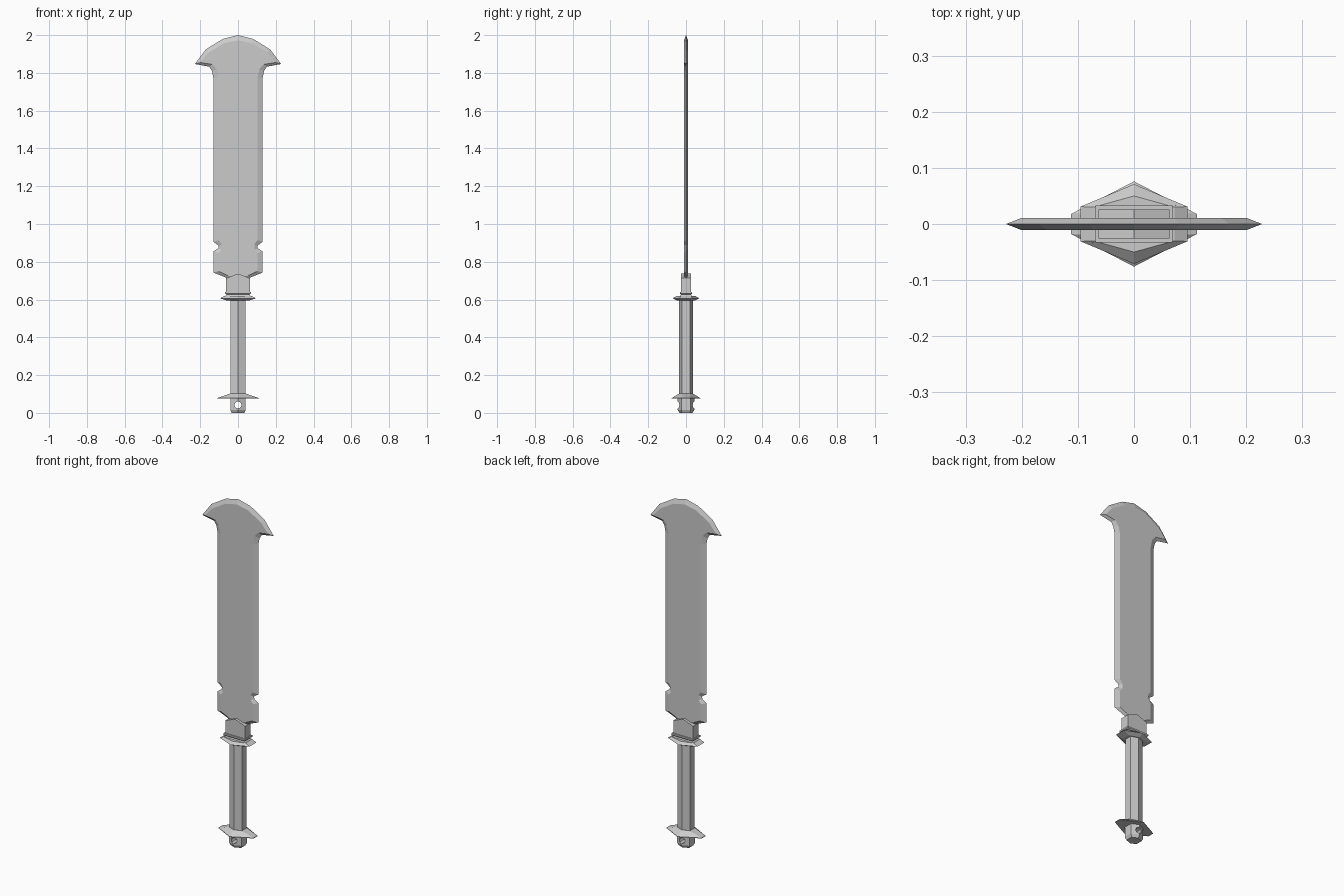
import bpy, bmesh

if "Cube" in bpy.data.objects:
    bpy.data.objects.remove(bpy.data.objects["Cube"])


def finish(name, bm):
    bmesh.ops.recalc_face_normals(bm, faces=bm.faces[:])
    mesh = bpy.data.meshes.new(name)
    bm.to_mesh(mesh)
    bm.free()
    obj = bpy.data.objects.new(name, mesh)
    bpy.context.collection.objects.link(obj)
    return obj


def loft(name, rings):
    """Skin a stack of equal-length point rings and cap both ends."""
    bm = bmesh.new()
    vs = [[bm.verts.new(p) for p in ring] for ring in rings]
    n = len(vs[0])
    for a, b in zip(vs, vs[1:]):
        for i in range(n):
            j = (i + 1) % n
            bm.faces.new((a[i], a[j], b[j], b[i]))
    bm.faces.new(vs[0][::-1])
    bm.faces.new(vs[-1])
    return finish(name, bm)


def hexagon(x, y_side, y_mid, z):
    return [(x, -y_side, z), (x, y_side, z), (0, y_mid, z),
            (-x, y_side, z), (-x, -y_side, z), (0, -y_mid, z)]


def rect(x, y, z):
    return [(x, -y, z), (x, y, z), (-x, y, z), (-x, -y, z)]


def mirrored(half, y):
    """Closed outline from a half profile that starts and ends on x = 0."""
    pts = half + [(-x, z) for x, z in half[-2:0:-1]]
    return [(x, y, z) for x, z in pts]


# Blade: sharp outer edge at y = 0, bevelled to an inner flat on both faces
edge = [(0, 0.69), (0.06, 0.715), (0.13, 0.743), (0.13, 0.855), (0.105, 0.872),
        (0.102, 0.885), (0.13, 0.905), (0.13, 1.77), (0.138, 1.81), (0.153, 1.833),
        (0.228, 1.847), (0.17, 1.925), (0.08, 1.98), (0, 2.0)]
flat = [(0, 0.71), (0.055, 0.728), (0.103, 0.75), (0.103, 0.845), (0.088, 0.865),
        (0.086, 0.892), (0.103, 0.915), (0.103, 1.775), (0.113, 1.82), (0.135, 1.845),
        (0.2, 1.855), (0.155, 1.908), (0.073, 1.957), (0, 1.972)]
T = 0.011
loft("blade", [mirrored(flat, -T), mirrored(edge, 0), mirrored(flat, T)])

# Socket holding the blade, with a peaked top
socket = [(0, 0.63), (0.063, 0.63), (0.063, 0.713), (0, 0.737)]
loft("blade_socket", [mirrored(socket, -0.026), mirrored(socket, 0.026)])

# Waisted collar under the socket
loft("collar", [rect(0.075, 0.034, 0.612), rect(0.06, 0.027, 0.626),
                rect(0.069, 0.033, 0.632), rect(0.069, 0.033, 0.641)])

# Upper guard: double-sided wedge rim
loft("upper_guard", [hexagon(0.055, 0.025, 0.045, 0.594),
                     hexagon(0.095, 0.031, 0.071, 0.606),
                     hexagon(0.072, 0.03, 0.05, 0.619)])

# Six-sided grip
loft("grip", [hexagon(0.041, 0.021, 0.036, 0.09), hexagon(0.041, 0.021, 0.036, 0.60)])

# Lower guard: flat underside, sloped top
loft("lower_guard", [hexagon(0.112, 0.018, 0.076, 0.075),
                     hexagon(0.112, 0.018, 0.076, 0.078),
                     hexagon(0.042, 0.022, 0.037, 0.102)])

# Pommel with a round cord hole through it
pommel = loft("pommel", [hexagon(0.033, 0.02, 0.034, 0.0),
                         hexagon(0.041, 0.025, 0.044, 0.016),
                         hexagon(0.041, 0.025, 0.044, 0.076)])
bpy.ops.mesh.primitive_cylinder_add(vertices=8, radius=0.019, depth=0.2,
                                    location=(0, 0, 0.042), rotation=(1.570796, 0, 0))
cutter = bpy.context.object
cutter.name = "hole_cutter"
cutter.hide_render = True
cutter.hide_set(True)
cut = pommel.modifiers.new("cord_hole", "BOOLEAN")
cut.operation = "DIFFERENCE"
cut.solver = "EXACT"
cut.object = cutter
